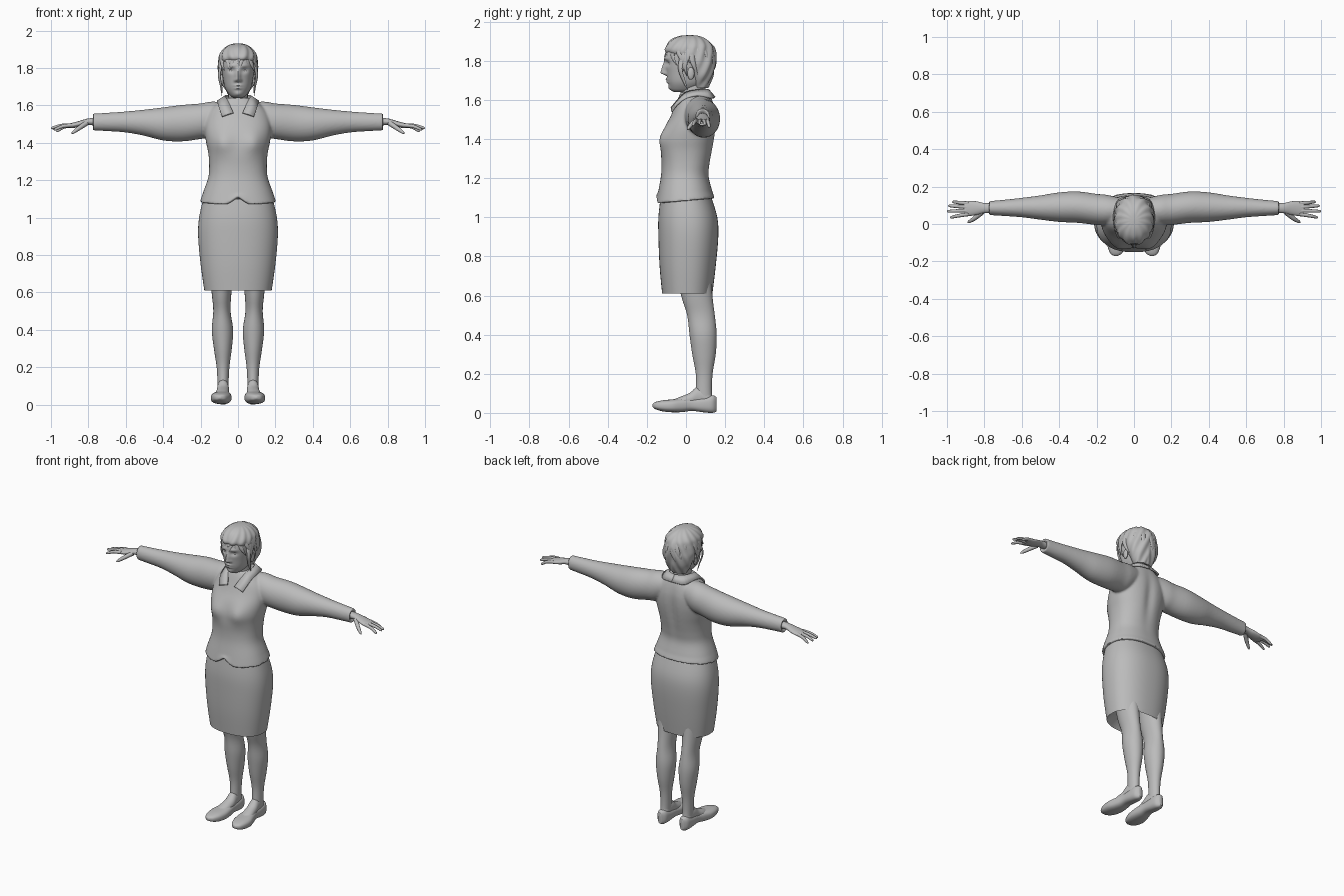
import bpy, bmesh, random
from math import sin, cos, pi, exp
from mathutils import Vector

random.seed(4)
if "Cube" in bpy.data.objects:
    bpy.data.objects.remove(bpy.data.objects["Cube"])

grey = bpy.data.materials.new("plain_grey")
grey.use_nodes = True
grey.diffuse_color = (0.5, 0.5, 0.5, 1)
grey.node_tree.nodes["Principled BSDF"].inputs["Base Color"].default_value = (0.5, 0.5, 0.5, 1)


def smooth_rows(rows, sub):
    """Catmull-Rom interpolation through tuples of numbers."""
    out = []
    last = len(rows) - 1
    for i in range(last):
        a, b, c, d = rows[max(i - 1, 0)], rows[i], rows[i + 1], rows[min(i + 2, last)]
        for s in range(sub):
            t = s / sub
            out.append([q + 0.5 * t * (r - p + t * (2 * p - 5 * q + 4 * r - w + t * (3 * (q - r) + w - p)))
                        for p, q, r, w in zip(a, b, c, d)])
    out.append(list(rows[last]))
    return out


def skin(bm, rings, inset=(0, 0)):
    """Join rings of points; close both ends, pushing the middle inwards by inset."""
    loops = [[bm.verts.new(p) for p in ring] for ring in rings]
    n = len(loops[0])
    for a, b in zip(loops, loops[1:]):
        for i in range(n):
            j = (i + 1) % n
            bm.faces.new((a[i], a[j], b[j], b[i]))
    for end, nxt, depth in ((0, -1, inset[0]), (-1, 0, inset[1])):
        mid = sum(rings[end], Vector()) / n
        far = sum(rings[nxt], Vector()) / n
        if depth:
            mid += (far - mid).normalized() * depth
        tip = bm.verts.new(mid)
        ring = loops[end]
        for i in range(n):
            bm.faces.new((ring[i], ring[(i + 1) % n], tip))


def loft(bm, rows, axis="z", n=40, power=2.0, sub=4, inset=(0, 0), warp=None, side=1):
    """Rows: position, centre and half width across, low and high of the other direction."""
    rings = []
    for t, c, h, lo, hi in smooth_rows(rows, sub):
        ring = []
        for i in range(n):
            a = 2 * pi * i / n
            cu, cv = (abs(f) ** (2 / power) * (1 if f > 0 else -1) for f in (cos(a), sin(a)))
            u, v = c + h * cu, (lo + hi) / 2 + (hi - lo) / 2 * cv
            p = Vector({"z": (u, v, t), "y": (u, t, v), "x": (t * side, u, v)}[axis])
            ring.append(warp(p) if warp else p)
        rings.append(ring)
    skin(bm, rings, inset)


def tube(bm, points, radii, hint, flat=1.0, n=10, sub=4):
    """Tapered strand; hint gives the thin direction at a point."""
    rows = smooth_rows([(*p, r) for p, r in zip(points, radii)], sub)
    rings = []
    for i, row in enumerate(rows):
        p = Vector(row[:3])
        t = Vector(rows[min(i + 1, len(rows) - 1)][:3]) - Vector(rows[max(i - 1, 0)][:3])
        s = t.cross(hint(p)).normalized()
        up = s.cross(t).normalized()
        rings.append([p + row[3] * (s * cos(2 * pi * k / n) + up * flat * sin(2 * pi * k / n))
                      for k in range(n)])
    skin(bm, rings)


def ball(bm, centre, size):
    made = bmesh.ops.create_uvsphere(bm, u_segments=16, v_segments=10, radius=1)["verts"]
    for v in made:
        v.co = Vector(centre) + Vector([a * b for a, b in zip(v.co, size)])


def finish(bm, name, mirror=False):
    bmesh.ops.recalc_face_normals(bm, faces=bm.faces)
    mesh = bpy.data.meshes.new(name)
    bm.to_mesh(mesh)
    bm.free()
    mesh.materials.append(grey)
    ob = bpy.data.objects.new(name, mesh)
    bpy.context.collection.objects.link(ob)
    bpy.ops.object.select_all(action="DESELECT")
    ob.select_set(True)
    bpy.context.view_layer.objects.active = ob
    bpy.ops.object.shade_smooth_by_angle(angle=0.9)
    if mirror:
        ob.modifiers.new("mirror", "MIRROR").use_mirror_merge = False
    return ob


def bump(x, z, cx, cz, sx, sz):
    return exp(-((x - cx) / sx) ** 2 - ((z - cz) / sz) ** 2)


# Jacket: torso and sleeves fused into one cloth surface
def jacket_shape(p):
    x, y, z = p
    if y < 0.02:
        p.y -= 0.02 * bump(abs(x), z, 0.085, 1.4, 0.05, 0.06)
    else:
        p.y -= 0.012 * bump(x, z, 0, 1.42, 0.03, 0.14)
    k = min(1, max(0, (1.13 - z) / 0.055))
    notch = 0.042 * max(0, 1 - abs(x) / 0.06) if y < 0 else 0
    p.z += k * (0.09 * (y + 0.15) + notch)
    return p


bm = bmesh.new()
loft(bm, [(1.07, 0, .203, -.153, .147), (1.13, 0, .188, -.142, .135), (1.21, 0, .16, -.128, .116),
          (1.27, 0, .154, -.125, .122), (1.34, 0, .158, -.128, .136), (1.4, 0, .17, -.125, .147),
          (1.46, 0, .178, -.107, .154), (1.52, 0, .175, -.077, .154), (1.57, 0, .155, -.056, .145),
          (1.61, 0, .115, -.04, .132), (1.64, 0, .075, -.025, .12)],
     n=96, power=2.3, warp=jacket_shape)
for side in (1, -1):
    loft(bm, [(.06, .075, .06, 1.48, 1.615), (.14, .075, .08, 1.43, 1.62), (.2, .078, .083, 1.42, 1.61),
              (.3, .09, .084, 1.407, 1.602), (.4, .09, .079, 1.412, 1.589), (.5, .088, .065, 1.437, 1.577),
              (.6, .088, .052, 1.455, 1.567), (.7, .086, .043, 1.462, 1.56), (.78, .085, .037, 1.466, 1.556)],
         axis="x", inset=(0, .03), side=side)
jacket = finish(bm, "jacket")
remesh = jacket.modifiers.new("fuse", "REMESH")
remesh.mode = "VOXEL"
remesh.voxel_size = 0.0065
remesh.use_smooth_shade = True
relax = jacket.modifiers.new("relax", "SMOOTH")
relax.factor = 0.5
relax.iterations = 7

# Shirt collar, one half mirrored
top = [(0, .115, 1.65), (.05, .1, 1.652), (.068, .05, 1.648), (.061, 0, 1.637), (.045, -.035, 1.605), (.025, -.074, 1.56)]
low = [(0, .147, 1.612), (.08, .13, 1.61), (.108, .055, 1.622), (.105, -.01, 1.602), (.097, -.05, 1.572), (.085, -.073, 1.54)]
bm = bmesh.new()
edges = [[bm.verts.new(p) for p in smooth_rows(line, 4)] for line in (top, low)]
for i in range(len(edges[0]) - 1):
    bm.faces.new((edges[0][i], edges[0][i + 1], edges[1][i + 1], edges[1][i]))
collar = finish(bm, "collar", mirror=True)
thick = collar.modifiers.new("cloth", "SOLIDIFY")
thick.thickness = 0.01
thick.offset = 0

# Skirt, hollow underneath
bm = bmesh.new()
loft(bm, [(.61, 0, .18, -.122, .135), (.75, 0, .2, -.135, .152), (.9, 0, .213, -.141, .165),
          (1.0, 0, .208, -.141, .16), (1.1, 0, .186, -.13, .13)],
     n=64, power=2.3, inset=(.2, 0))
finish(bm, "skirt")

# Legs, feet and shoes
bm = bmesh.new()
loft(bm, [(.06, .08, .028, .05, .14), (.1, .08, .029, .05, .132), (.2, .08, .034, .05, .136),
          (.3, .081, .048, .032, .152), (.4, .083, .057, .018, .157), (.5, .086, .046, .006, .147),
          (.6, .088, .053, -.025, .135), (.8, .09, .07, -.07, .12)])
loft(bm, [(-.1, .09, .025, .03, .055), (-.03, .086, .036, .03, .082), (.02, .081, .034, .03, .103),
          (.06, .08, .031, .03, .135), (.11, .08, .027, .03, .12), (.14, .079, .014, .03, .08)], axis="y")
finish(bm, "leg", mirror=True)
bm = bmesh.new()
loft(bm, [(-.172, .097, .006, .032, .044), (-.158, .096, .03, .02, .055), (-.12, .093, .048, .008, .064),
          (-.07, .09, .055, .003, .069), (-.02, .084, .048, .004, .074), (.03, .08, .038, .01, .076),
          (.09, .08, .036, .003, .082), (.135, .08, .031, 0, .09), (.157, .08, .012, .008, .08)],
     axis="y", power=2.6)
finish(bm, "shoe", mirror=True)

# Hands with fingers and thumb
up = lambda p: Vector((0, 0, 1))
bm = bmesh.new()
loft(bm, [(.74, .085, .027, 1.49, 1.535), (.8, .085, .027, 1.494, 1.53), (.84, .085, .036, 1.486, 1.519),
          (.88, .083, .04, 1.479, 1.508), (.91, .081, .036, 1.48, 1.501)], axis="x", n=24)
for root, tip, reach, drop in ((.11, .118, .972, 1.462), (.091, .097, .993, 1.474),
                               (.072, .068, .999, 1.478), (.053, .036, .984, 1.47)):
    mid = ((.89 + reach) / 2, (root + tip) / 2, (1.496 + drop) / 2 + .005)
    tube(bm, [(.885, root, 1.494), mid, (reach - .008, tip, drop + .002), (reach, tip, drop)],
         [.011, .0095, .007, .002], up)
tube(bm, [(.81, .065, 1.505), (.85, .032, 1.478), (.88, .013, 1.456), (.89, .007, 1.448)],
     [.014, .012, .008, .002], up)
finish(bm, "hand", mirror=True)

# Neck
bm = bmesh.new()
loft(bm, [(1.5, 0, .06, -.04, .09), (1.57, 0, .058, -.045, .1), (1.62, 0, .053, -.03, .1), (1.72, 0, .052, -.02, .1)])
finish(bm, "neck")


# Head with modelled nose, eye sockets, lips and chin
def face_shape(p):
    x, y, z = p
    if y < -0.02:
        ax = abs(x)
        ridge = max(0, min((1.805 - z) / 0.068, (z - 1.722) / 0.015, 1))
        p.y -= 0.032 * ridge * exp(-(x / 0.013) ** 2)
        p.y -= 0.008 * bump(ax, z, .014, 1.733, .008, .009)
        p.y += 0.012 * bump(ax, z, .034, 1.787, .02, .013)
        p.y -= 0.005 * bump(ax, z, .034, 1.812, .026, .009)
        p.y -= 0.009 * (bump(x, z, 0, 1.706, .02, .006) + bump(x, z, 0, 1.691, .018, .006))
        p.y -= 0.008 * bump(x, z, 0, 1.66, .02, .014)
    return p


bm = bmesh.new()
loft(bm, [(1.64, 0, .025, -.06, .03), (1.655, 0, .045, -.078, .06), (1.69, 0, .068, -.092, .1),
          (1.74, 0, .08, -.1, .125), (1.8, 0, .088, -.108, .135), (1.85, 0, .088, -.1, .135),
          (1.89, 0, .07, -.07, .11), (1.918, 0, .02, -.01, .05)],
     n=96, power=2.2, sub=9, warp=face_shape)
finish(bm, "head")
bm = bmesh.new()
ball(bm, (.034, -.078, 1.787), (.014, .012, .009))
finish(bm, "eye", mirror=True)
bm = bmesh.new()
ball(bm, (.086, .025, 1.735), (.01, .018, .032))
finish(bm, "ear", mirror=True)


# Hair: a rippled cap with loose locks laid over it
def ripple(p):
    out = Vector((p.x, p.y - 0.02, 0))
    return p + out * 0.035 * sin(out.angle(Vector((0, 1, 0)), 0) * 13 + p.z * 45)


bm = bmesh.new()
loft(bm, [(1.66, 0, .055, .04, .112), (1.69, 0, .072, .03, .125), (1.73, 0, .092, .015, .14),
          (1.78, 0, .101, -.005, .15), (1.82, 0, .103, -.07, .152), (1.85, 0, .102, -.108, .149),
          (1.88, 0, .094, -.1, .137), (1.91, 0, .068, -.072, .105), (1.927, 0, .035, -.03, .065),
          (1.931, 0, .004, .015, .025)],
     n=72, power=2.1, warp=ripple)
finish(bm, "hair_cap")

centre = Vector((0, .022, 1.8))
bm = bmesh.new()
count = 34
for i in range(count):
    around = 2 * pi * i / count + random.uniform(-.08, .08)
    back = (1 - cos(around)) / 2
    end = 1.45 + 0.75 * min(1, back * 2) + random.uniform(-.12, .12)
    path = []
    for k in range(6):
        f = k / 5
        polar = 0.3 + (end - 0.3) * f
        turn = around + 0.35 * sin(f * 3 + i) * f
        grow = 0.99 + 0.05 * max(0, f - 0.7) * random.uniform(0, 3)
        path.append(centre + grow * Vector((.104 * sin(polar) * sin(turn),
                                            -.131 * sin(polar) * cos(turn), .132 * cos(polar))))
    tube(bm, path, [.006, .011, .015, .015, .01, .001], lambda p: p - centre, flat=.4)
# Wisps in front of the ears
for side in (1, -1):
    tube(bm, [(.09 * side, -.02, 1.82), (.1 * side, -.03, 1.76), (.09 * side, -.012, 1.7), (.086 * side, .01, 1.65)],
         [.014, .012, .009, .001], lambda p: p - centre, flat=.45)
finish(bm, "hair_locks")
